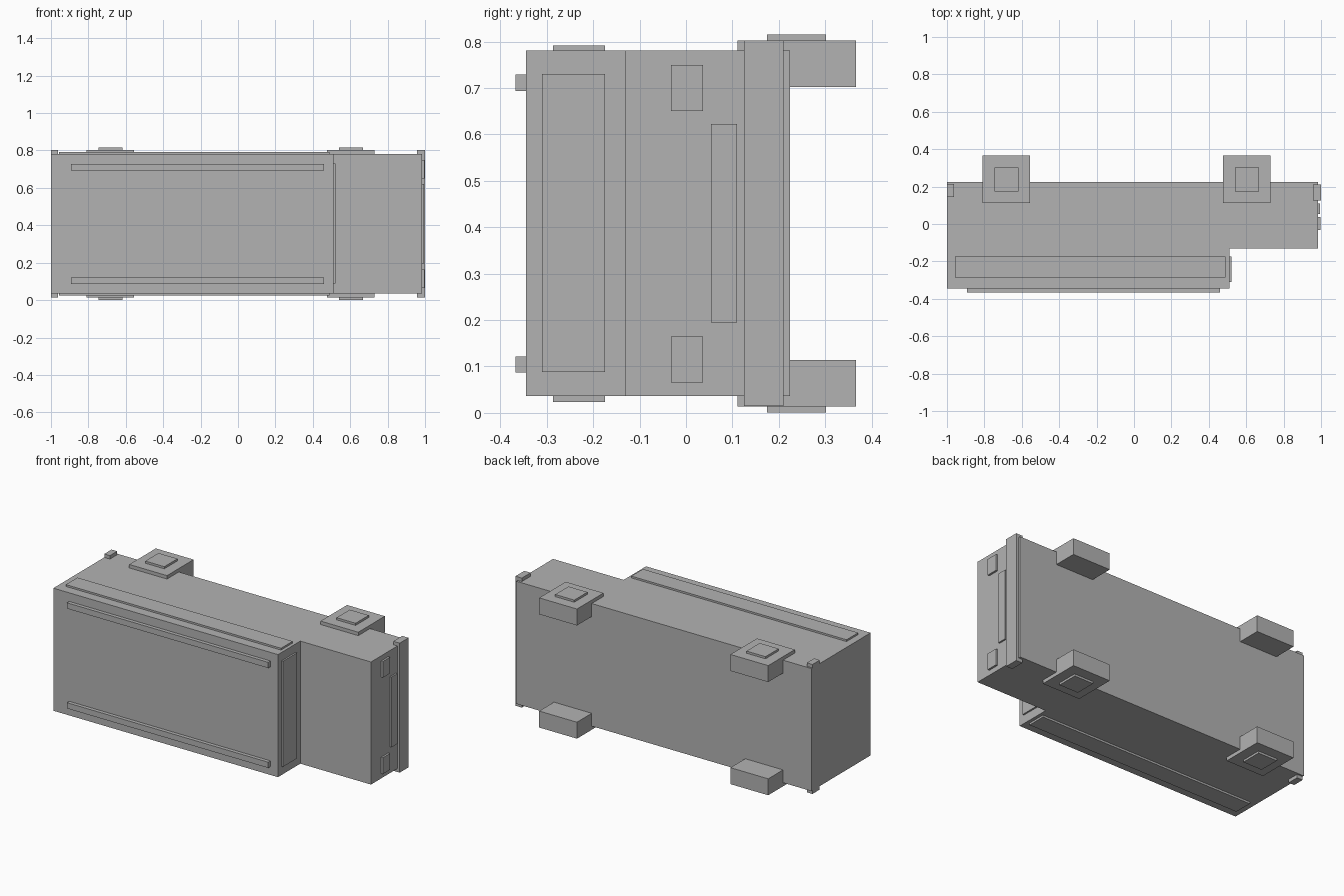
import bpy, bmesh

if "Cube" in bpy.data.objects:
    bpy.data.objects.remove(bpy.data.objects["Cube"])

grey = bpy.data.materials.new("plain grey")
grey.diffuse_color = (0.45, 0.45, 0.45, 1)
grey.use_nodes = True
grey.node_tree.nodes["Principled BSDF"].inputs["Base Color"].default_value = grey.diffuse_color

MID = 0.408  # height of the mirror plane (van lies on its back side, width runs along z)


def add_mesh(name, bm):
    bmesh.ops.recalc_face_normals(bm, faces=bm.faces)
    me = bpy.data.meshes.new(name)
    bm.to_mesh(me)
    bm.free()
    me.materials.append(grey)
    ob = bpy.data.objects.new(name, me)
    bpy.context.collection.objects.link(ob)
    return ob


def box(name, x, y, z):
    """Box from (min, max) ranges on each axis."""
    bm = bmesh.new()
    bmesh.ops.create_cube(bm, size=1)
    for v in bm.verts:
        v.co = [r[0] if c < 0 else r[1] for c, r in zip(v.co, (x, y, z))]
    return add_mesh(name, bm)


def pair(name, x, y, z):
    """Box plus its copy mirrored across the van's middle plane."""
    box(name + "_left", x, y, z)
    box(name + "_right", x, y, (2 * MID - z[1], 2 * MID - z[0]))


# Body: stepped side profile extruded across the width
profile = [(-1, -0.345), (0.51, -0.345), (0.51, -0.13),
           (0.985, -0.13), (0.985, 0.224), (-1, 0.224)]
bm = bmesh.new()
face = bm.faces.new([bm.verts.new((x, y, 0.036)) for x, y in profile])
side = bmesh.ops.extrude_face_region(bm, geom=[face])["geom"]
bmesh.ops.translate(bm, vec=(0, 0, 0.745),
                    verts=[g for g in side if isinstance(g, bmesh.types.BMVert)])
add_mesh("body", bm)

# Windows
box("windshield", (0.505, 0.52), (-0.31, -0.175), (0.088, 0.73))
pair("side_window", (-0.957, 0.49), (-0.287, -0.175), (0.775, 0.792))

# Roof rails
pair("roof_rail", (-0.893, 0.46), (-0.367, -0.34), (0.694, 0.729))

# Bumpers
box("front_bumper", (0.957, 1.0), (0.125, 0.21), (0.015, 0.802))
box("rear_bumper", (-1.0, -0.962), (0.144, 0.214), (0.015, 0.802))

# Front lamps and grille
pair("headlight", (0.98, 0.997), (-0.032, 0.037), (0.651, 0.75))
box("grille", (0.98, 0.995), (0.054, 0.11), (0.195, 0.622))

# Square wheels with hub plates
for name, cx in (("rear", -0.682), ("front", 0.604)):
    pair(name + "_wheel", (cx - 0.127, cx + 0.127), (0.111, 0.366), (0.702, 0.802))
    pair(name + "_hub", (cx - 0.064, cx + 0.064), (0.175, 0.302), (0.795, 0.815))
